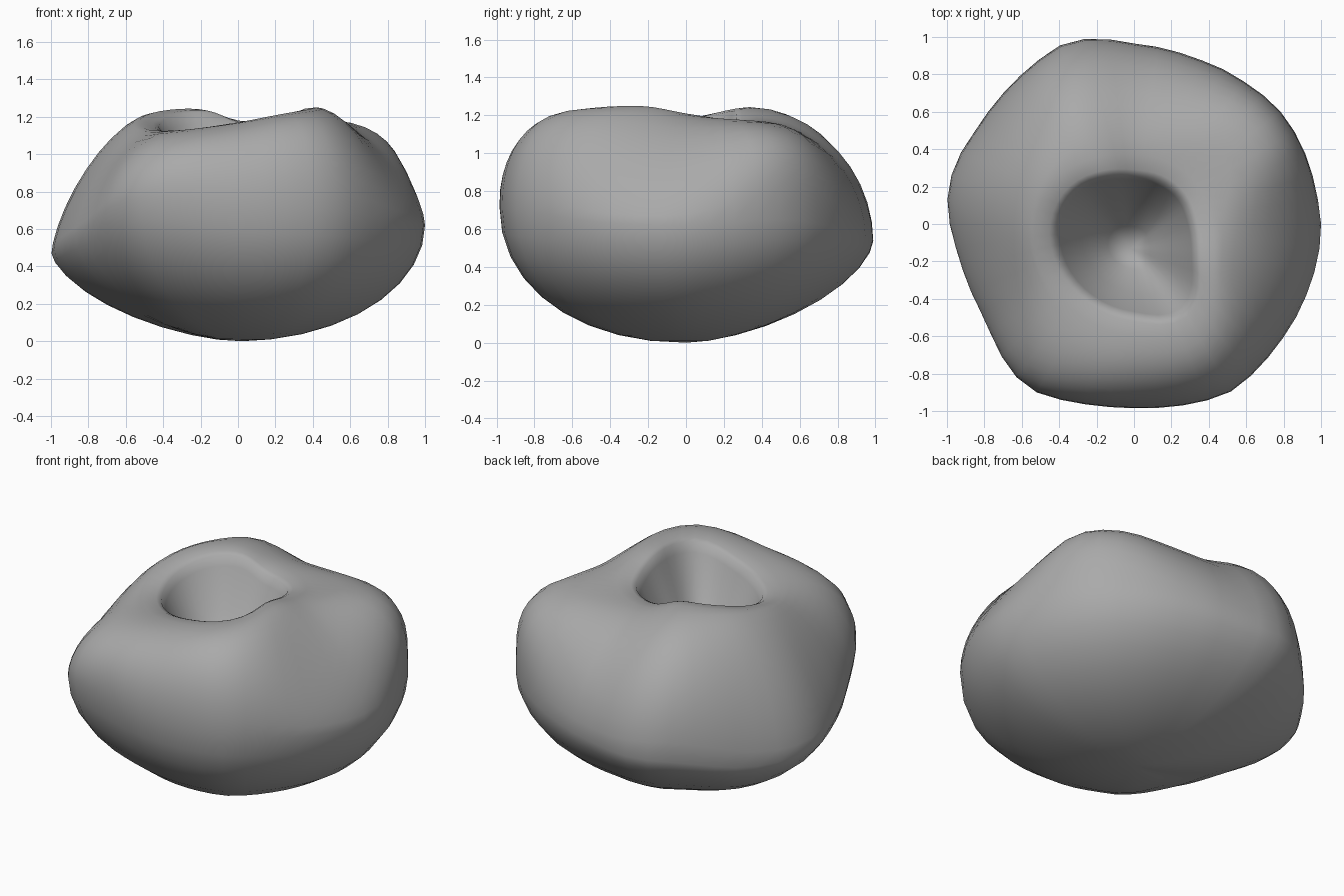
import bpy, bmesh
from math import sin, cos, pi, floor
from mathutils import Vector

cube = bpy.data.objects.get("Cube")
if cube:
    bpy.data.objects.remove(cube, do_unlink=True)

SEGMENTS = 48
LOWER_RINGS = 9
UPPER_RINGS = 10

# Controls spaced evenly around the body, counter-clockwise from +x
outline = [1, .99, .99, .99, .985, .965, .955, .946, .953, .965, 1.005, 1.035,
           1.015, .995, .985, .985, 1.005, 1.01, .985, .955, .945, .945, .975, 1.025,
           1.04, 1.01, .99, .985, .995, 1.015, 1.035, 1.02, 1.005, 1, .997, 1]
rim_radius = [.31, .29, .27, .26, .3, .37, .42, .44, .46, .49, .54, .38]
crest_height = [1.21, 1.18, 1.17, 1.18, 1.24, 1.23, 1.18, 1.13, 1.13, 1.17, 1.23, 1.25]
waist_height = [.62, .65, .6, .55, .52, .44, .49, .6, .77, .72, .7, .64]
upper_fullness = [1.6, 2.2, 3.3, 3.2, 2.4, 2, 1.85, 1.95, 2.1, 1.9, 1.7, 1.5,
                  1.4, 1.4, 1.5, 1.75, 2.2, 2.4, 2.3, 2.3, 2.2, 1.9, 1.55, 1.45]
lower_fullness = [2, 1.95, 1.8, 1.65, 1.6, 1.65, 1.55, 1.75, 1.95, 2.1, 2.15, 2.05]


def around(values, turn):
    """Smooth periodic interpolation, turn in 0..1."""
    n = len(values)
    i = floor(turn * n)
    f = turn * n - i
    a, b, c, d = (values[(i + k) % n] for k in (-1, 0, 1, 2))
    return b + .5 * f * (c - a + f * (2 * a - 5 * b + 4 * c - d + f * (3 * (b - c) + d - a)))


def profile(turn, pit):
    """Points of one meridian, from the underside over the crest into the pit."""
    direction = Vector((cos(2 * pi * turn), sin(2 * pi * turn), 0))
    up = Vector((0, 0, 1))
    radius = around(outline, turn)
    rim_r = around(rim_radius, turn)
    crest_r = rim_r + .11
    crest_z = around(crest_height, turn)
    waist = around(waist_height, turn)
    points = []
    # Underside, bottom to waist
    power = 2 / around(lower_fullness, turn)
    for k in range(1, LOWER_RINGS + 1):
        a = pi / 2 * k / LOWER_RINGS
        points.append(direction * radius * sin(a) ** power
                      + up * waist * (1 - max(cos(a), 0) ** power))
    # Shoulder, waist to crest
    power = 2 / around(upper_fullness, turn)
    for k in range(1, UPPER_RINGS + 1):
        a = pi / 2 * k / UPPER_RINGS
        points.append(direction * (crest_r + (radius - crest_r) * max(cos(a), 0) ** power)
                      + up * (waist + (crest_z - waist) * sin(a) ** power))
    # Rim and pit wall
    rim = direction * rim_r + up * (crest_z - .02)
    points.append(direction * (rim_r + .03) + up * (crest_z - .007))
    points.append(rim)
    for inward, down in ((.06, .1), (.35, .48), (.7, .83)):
        p = rim.lerp(pit, inward)
        p.z = rim.z + (pit.z - rim.z) * down
        points.append(p)
    return points


# Lumpy body with a sunken pit in the top
bm = bmesh.new()
pit = Vector((-.02, -.13, .64))
bottom = bm.verts.new((.02, 0, 0))
floor_vert = bm.verts.new(pit)
columns = [[bm.verts.new(p) for p in profile(s / SEGMENTS, pit)] for s in range(SEGMENTS)]
for s in range(SEGMENTS):
    here, there = columns[s], columns[(s + 1) % SEGMENTS]
    bm.faces.new((bottom, there[0], here[0]))
    for k in range(len(here) - 1):
        bm.faces.new((here[k], there[k], there[k + 1], here[k + 1]))
    bm.faces.new((here[-1], there[-1], floor_vert))
bmesh.ops.recalc_face_normals(bm, faces=bm.faces)
for face in bm.faces:
    face.smooth = True
mesh = bpy.data.meshes.new("lumpy_body")
bm.to_mesh(mesh)
bm.free()

# Plain grey
grey = bpy.data.materials.new("plain_grey")
grey.use_nodes = True
grey.diffuse_color = (.4, .4, .4, 1)
grey.node_tree.nodes["Principled BSDF"].inputs["Base Color"].default_value = (.4, .4, .4, 1)
mesh.materials.append(grey)
body = bpy.data.objects.new("lumpy_body", mesh)
bpy.context.collection.objects.link(body)
